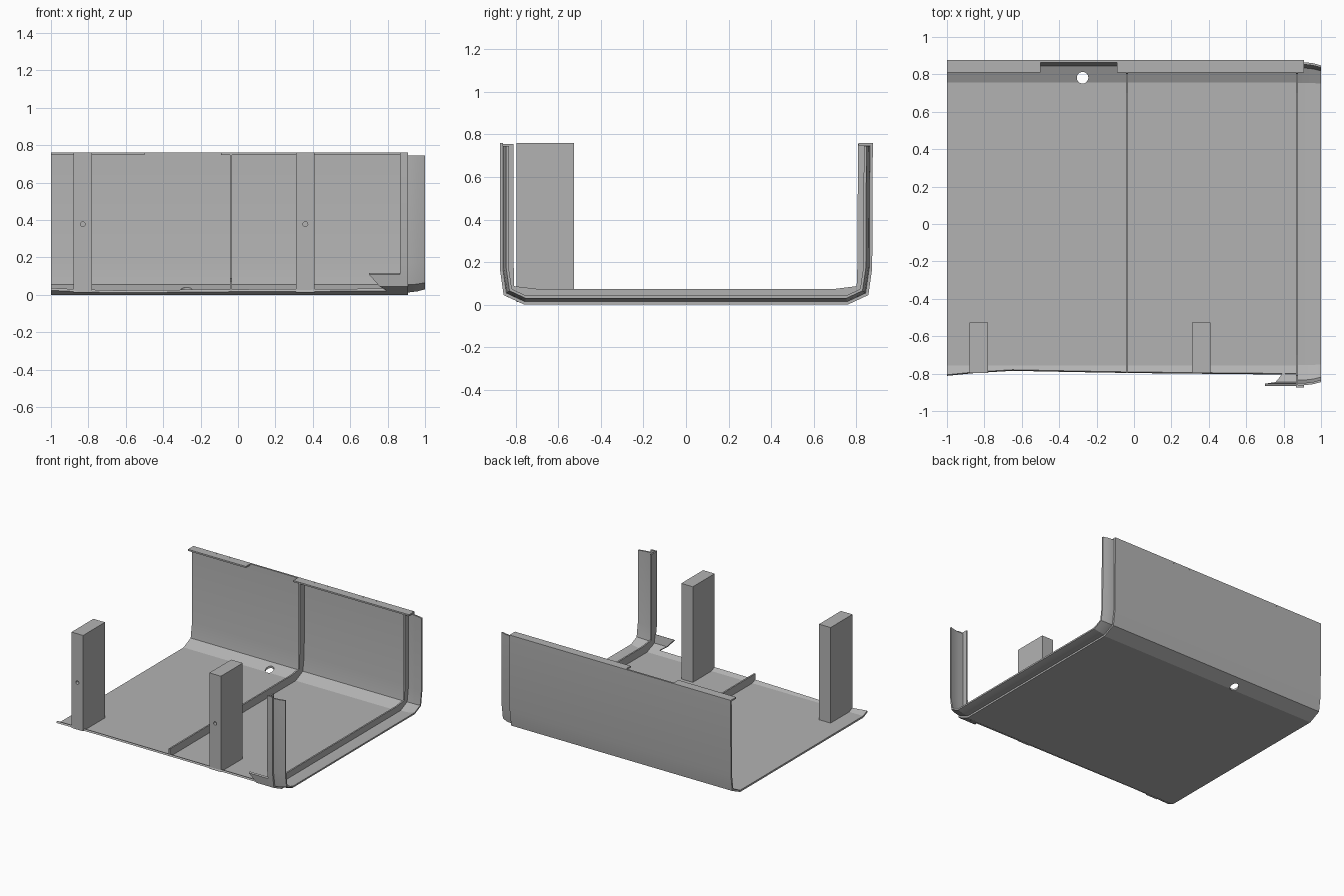
import bpy, bmesh, math
from mathutils import Vector

if "Cube" in bpy.data.objects:
    bpy.data.objects.remove(bpy.data.objects["Cube"])

grey = bpy.data.materials.new("light_grey")
grey.diffuse_color = (0.45, 0.45, 0.45, 1)
grey.use_nodes = True
grey.node_tree.nodes["Principled BSDF"].inputs["Base Color"].default_value = grey.diffuse_color

# Outer cross-section (y, z) from the front top, under the floor, to the back top
OUTER = [(-.875, .76), (-.875, .17), (-.857, .045), (-.76, 0),
         (.76, 0), (.857, .045), (.875, .17), (.878, .76)]
RIB_INNER = [(-.81, .755), (-.81, .2), (-.808, .087), (-.7, .074),
             (.7, .074), (.802, .087), (.806, .2), (.808, .755)]


def inset(pts, d):
    """Offset an open profile inward by d with mitred corners."""
    p = [Vector(q) for q in pts]
    n = []
    for a, b in zip(p, p[1:]):
        t = (b - a).normalized()
        n.append(Vector((-t.y, t.x)))
    out = []
    for i, q in enumerate(p):
        a, b = n[max(i - 1, 0)], n[min(i, len(n) - 1)]
        m = (a + b).normalized()
        out.append(tuple(q + m * (d / m.dot(a))))
    return out


def finish(name, bm):
    bmesh.ops.recalc_face_normals(bm, faces=bm.faces)
    me = bpy.data.meshes.new(name)
    bm.to_mesh(me)
    bm.free()
    ob = bpy.data.objects.new(name, me)
    bpy.context.collection.objects.link(ob)
    me.materials.append(grey)
    return ob


def smooth(ob):
    bpy.ops.object.select_all(action='DESELECT')
    ob.select_set(True)
    bpy.context.view_layer.objects.active = ob
    bpy.ops.object.shade_smooth_by_angle(angle=math.radians(15))


def sweep(name, sections):
    """Loft a solid band through sections (x, outer points, inner points)."""
    bm = bmesh.new()
    rings = [[[bm.verts.new((x, y, z)) for y, z in side] for side in (o, i)]
             for x, o, i in sections]
    n = len(sections[0][1])
    for r in (rings[0], rings[-1]):
        for k in range(n - 1):
            bm.faces.new((r[0][k], r[0][k + 1], r[1][k + 1], r[1][k]))
    for a, b in zip(rings, rings[1:]):
        for s in (0, 1):
            for k in range(n - 1):
                bm.faces.new((a[s][k], a[s][k + 1], b[s][k + 1], b[s][k]))
        for k in (0, n - 1):
            bm.faces.new((a[0][k], a[1][k], b[1][k], b[0][k]))
    return finish(name, bm)


def box(name, lo, hi):
    bm = bmesh.new()
    bmesh.ops.create_cube(bm, size=1)
    for v in bm.verts:
        v.co = [l if c < 0 else h for c, l, h in zip(v.co, lo, hi)]
    return finish(name, bm)


def drill(ob, centre, radius, depth, axis):
    """Cut a round hole into an object."""
    rot = (math.pi / 2, 0, 0) if axis == 'Y' else (0, 0, 0)
    bpy.ops.mesh.primitive_cylinder_add(vertices=24, radius=radius, depth=depth,
                                        location=centre, rotation=rot)
    cutter = bpy.context.object
    cutter.name = "hole_cutter"
    cutter.data.materials.append(grey)
    mod = ob.modifiers.new("hole", 'BOOLEAN')
    mod.operation, mod.solver, mod.object = 'DIFFERENCE', 'EXACT', cutter
    bpy.ops.object.select_all(action='DESELECT')
    ob.select_set(True)
    bpy.context.view_layer.objects.active = ob
    bpy.ops.object.modifier_apply(modifier=mod.name)
    bpy.data.objects.remove(cutter)


# Floor and back wall, with a gently wavy cut along the front
T = .014
sections = []
for x, y in [(-1, -.812), (-.85, -.797), (-.65, -.785), (-.3, -.792),
             (0, -.797), (.5, -.802), (.91, -.806)]:
    pts = [(y, (-y - .76) * .464)] + OUTER[3:]
    sections.append((x, pts, inset(pts, T)))
shell = sweep("floor_and_back_wall", sections)
drill(shell, (-.275, .782, .02), .031, .2, 'Z')
smooth(shell)

# Upright strip at the front right corner
strip = OUTER[:3] + [(-.79, .0139)]
smooth(sweep("front_corner_strip", [(x, strip, inset(strip, T)) for x in (.865, .91)]))

# Pointed tab beside the corner strip
rows = [(.70, -.866, .11), (.757, -.857, .045), (.775, -.836, .035), (.80, -.80, .0185)]
bm = bmesh.new()
grid = [[[bm.verts.new((x, y + d, z + d * .5)) for x in (x0, .868)] for x0, y, z in rows]
        for d in (0, .012)]
for a, b in zip(range(3), range(1, 4)):
    for g in grid:
        bm.faces.new((g[a][0], g[a][1], g[b][1], g[b][0]))
    for s in (0, 1):
        bm.faces.new((grid[0][a][s], grid[0][b][s], grid[1][b][s], grid[1][a][s]))
for r in (0, 3):
    bm.faces.new((grid[0][r][0], grid[0][r][1], grid[1][r][1], grid[1][r][0]))
finish("corner_tab", bm)

# Overlapping lip that tapers inward past the right edge
low = [(y, min(z, .745)) for y, z in OUTER]
smooth(sweep("right_lip", [(x, inset(low, a), inset(low, a + .012))
                           for x, a in ((.87, .013), (.92, .014), (.96, .019), (1, .03))]))

# Ribs across the inside: one full frame, one without a front leg
skin = inset(OUTER, .008)
skin = [(y, min(z, .755)) for y, z in skin]
sweep("right_rib", [(x, skin, RIB_INNER) for x in (.865, .877)])
mid_out = [(-.797, .022)] + skin[3:]
mid_in = [(-.797, .074)] + RIB_INNER[3:]
sweep("middle_rib", [(x, mid_out, mid_in) for x in (-.043, -.031)])

# Top flange of the back wall, interrupted by a notch
box("top_flange_left", (-1, .81, .748), (-.5, .878, .76))
box("top_flange_right", (-.09, .81, .748), (.91, .878, .76))

# Two front posts, each with a small screw hole
for side, x in (("left", -.83), ("right", .36)):
    post = box("post_" + side, (x - .05, -.797, .012), (x + .05, -.527, .76))
    drill(post, (x, -.797, .378), .013, .1, 'Y')
